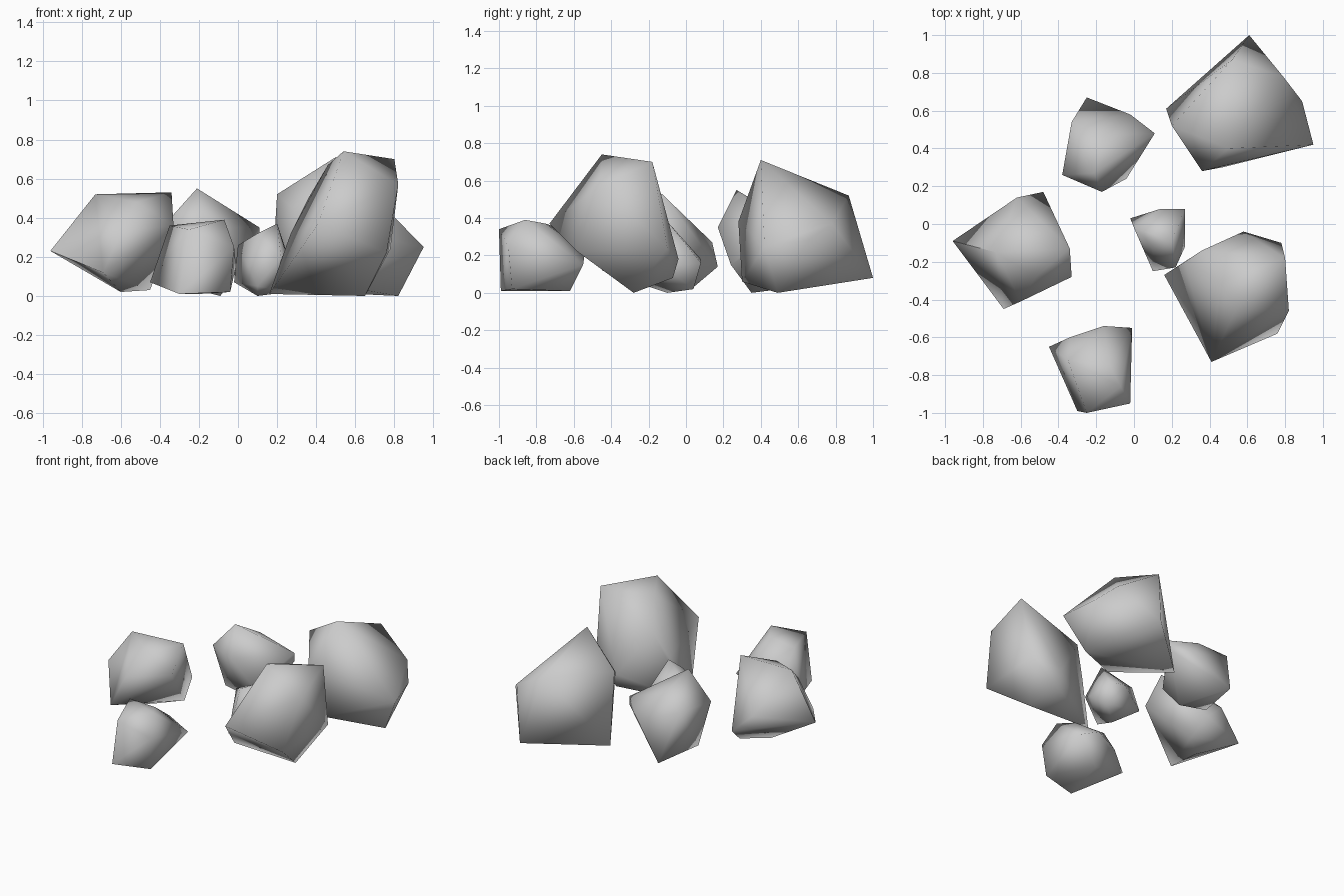
import bpy
import bmesh
from math import radians

# Remove the default object
default = bpy.data.objects.get("Cube")
if default:
    bpy.data.objects.remove(default, do_unlink=True)

# One plain stone colour
stone = bpy.data.materials.new("stone_grey")
stone.use_nodes = True
colour = (0.6, 0.6, 0.6, 1.0)
stone.diffuse_color = colour
stone.node_tree.nodes["Principled BSDF"].inputs["Base Color"].default_value = colour


def rock(name, foot, waist, crown):
    """Wrap a tight skin around the foot, waist and crown corners of a boulder."""
    bm = bmesh.new()
    for corner in foot + waist + crown:
        bm.verts.new(corner)
    hull = bmesh.ops.convex_hull(bm, input=bm.verts[:])
    loose = {v for v in hull["geom_interior"] + hull["geom_unused"]
             if isinstance(v, bmesh.types.BMVert) and v.is_valid}
    bmesh.ops.delete(bm, geom=list(loose), context="VERTS")
    bmesh.ops.recalc_face_normals(bm, faces=bm.faces[:])

    mesh = bpy.data.meshes.new(name)
    bm.to_mesh(mesh)
    bm.free()
    mesh.materials.append(stone)
    obj = bpy.data.objects.new(name, mesh)
    bpy.context.collection.objects.link(obj)

    # Soft facets, with only the hardest ridges kept crisp
    bpy.ops.object.select_all(action="DESELECT")
    obj.select_set(True)
    bpy.context.view_layer.objects.active = obj
    bpy.ops.object.shade_smooth_by_angle(angle=radians(80))
    return obj


# Tall boulder leaning to the front
rock("large_front_rock",
     foot=[(.16, -.27, .01), (.65, -.28, 0), (.6, -.07, .08)],
     waist=[(.41, -.73, .37), (.76, -.58, .22), (.58, -.04, .18),
            (.78, -.1, .24), (.82, -.46, .57), (.36, -.14, .5),
            (.27, -.2, .32)],
     crown=[(.54, -.45, .74), (.8, -.18, .7), (.46, -.3, .67)])

# Broad boulder at the back
rock("large_back_rock",
     foot=[(.82, .49, 0), (.17, .61, .03), (.47, .3, .06), (.61, 1, .08)],
     waist=[(.95, .42, .25), (.89, .65, .28), (.79, .78, .37),
            (.36, .28, .38), (.8, .5, .39)],
     crown=[(.2, .52, .52), (.5, .4, .71), (.52, .87, .52), (.66, .62, .5)])

# Mid-sized boulder at the back
rock("middle_back_rock",
     foot=[(-.09, .35, 0), (-.25, .67, .04), (-.33, .33, .06)],
     waist=[(.11, .48, .35), (.11, .48, .29), (-.02, .58, .26),
            (-.33, .54, .37), (-.17, .17, .35), (-.04, .24, .15),
            (-.38, .26, .36)],
     crown=[(-.21, .27, .55), (-.15, .47, .43)])

# Wide boulder at the side
rock("side_rock",
     foot=[(-.45, .04, .03), (-.6, -.1, .02), (-.69, -.45, .12)],
     waist=[(-.96, -.09, .23), (-.62, .14, .27), (-.48, .17, .14),
            (-.33, -.28, .36), (-.6, -.41, .33)],
     crown=[(-.73, -.15, .52), (-.34, -.13, .53), (-.52, -.28, .48)])

# Low boulder at the very front
rock("front_rock",
     foot=[(-.45, -.65, .07), (-.3, -.99, .01), (-.2, -.62, .01),
           (-.04, -.93, .02)],
     waist=[(-.16, -.54, .22), (-.01, -.55, .15), (-.02, -.95, .25),
            (-.34, -.6, .18)],
     crown=[(-.35, -.72, .36), (-.25, -1, .34), (-.07, -.86, .39),
            (-.13, -.75, .37)])

# Small stone in the middle
rock("small_centre_rock",
     foot=[(-.02, .03, .07), (.1, -.1, 0), (.26, .04, .02), (.1, -.25, .05)],
     waist=[(.27, .08, .16), (.14, .08, .18), (.22, -.23, .2), (0, -.02, .26),
            (.27, -.12, .14)],
     crown=[(.2, -.09, .37), (.1, -.12, .32)])
